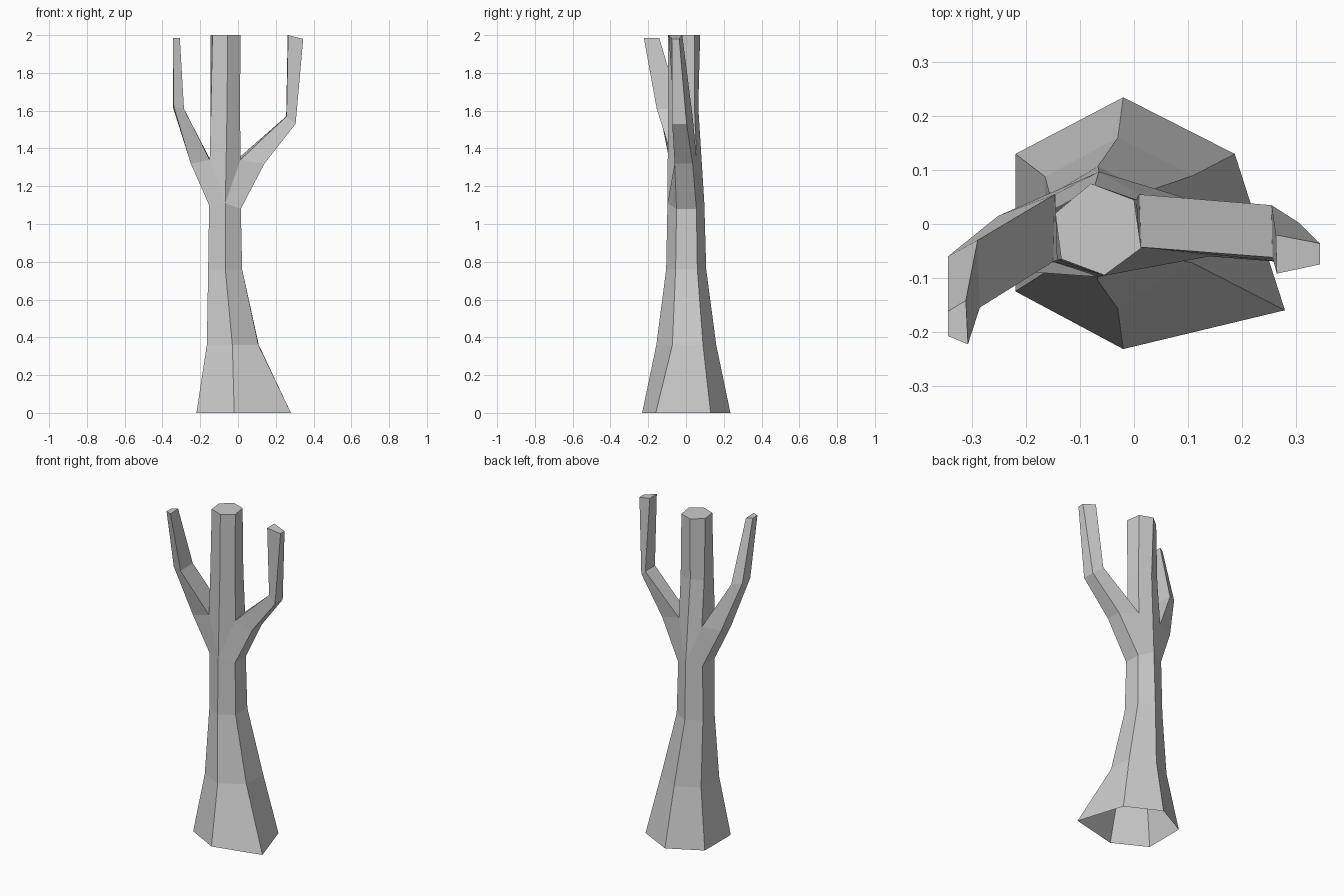
import bpy, bmesh

if "Cube" in bpy.data.objects:
    bpy.data.objects.remove(bpy.data.objects["Cube"])

bm = bmesh.new()


def verts(points, z=None):
    return [bm.verts.new((p[0], p[1], p[2] if z is None else z)) for p in points]


def bridge(a, b):
    n = len(a)
    for i in range(n):
        j = (i + 1) % n
        # shared corners between rings collapse a quad to a triangle
        face = list(dict.fromkeys((a[i], a[j], b[j], b[i])))
        if len(face) > 2:
            bm.faces.new(face)


def loft(rings):
    for a, b in zip(rings, rings[1:]):
        bridge(a, b)


# Trunk: flared hexagonal rings (front, front right, back right, back, back left, front left)
base = verts([(-.02, -.232), (.28, -.16), (.187, .13), (-.02, .235), (-.22, .13), (-.22, -.125)], 0)
flare = verts([(-.03, -.157), (.108, -.072), (.11, .09), (-.03, .16), (-.165, .088), (-.165, -.09)], .36)
waist = verts([(-.067, -.105), (.022, -.055), (.022, .06), (-.067, .107), (-.158, .06), (-.158, -.055)], .76)
collar = verts([(-.067, -.098, 1.11), (.015, -.05, 1.08), (.015, .055, 1.08),
                (-.065, .097, 1.11), (-.153, .055, 1.1), (-.153, -.06, 1.1)])
loft([base, flare, waist, collar])

# Upper stem rising from the crotches
k1, k2, k4, k5 = verts([(.013, -.043, 1.34), (.01, .055, 1.355), (-.147, .055, 1.34), (-.15, -.07, 1.34)])
crotch = [collar[0], k1, k2, collar[3], k4, k5]
upper = verts([(-.058, -.095), (.011, -.045), (.005, .045), (-.075, .065), (-.146, .03), (-.143, -.067)], 1.62)
top = verts([(-.055, -.095), (.013, -.045), (.0, .045), (-.08, .075), (-.146, .02), (-.135, -.065)], 2)
loft([crotch, upper, top])
bm.faces.new(top)


# Branches: four-sided tubes growing out of the trunk sides
def branch(front, low_f, low_b, back, in_f, in_b, outer, mid, tip):
    out_f, out_b = verts(outer)
    bm.faces.new((low_f, low_b, out_b, out_f))
    bm.faces.new((front, low_f, out_f, in_f))
    bm.faces.new((back, in_b, out_b, low_b))
    tip = verts(tip)
    loft([[out_f, out_b, in_b, in_f], verts(mid), tip])
    bm.faces.new(tip)


branch(collar[0], collar[1], collar[2], collar[3], k1, k2,
       [(.14, -.06, 1.32), (.14, .035, 1.32)],
       [(.305, -.073, 1.53), (.305, .003, 1.53), (.255, .035, 1.57), (.257, -.062, 1.57)],
       [(.345, -.075, 1.98), (.345, -.036, 1.98), (.263, -.02, 2), (.265, -.092, 2)])
branch(collar[0], collar[5], collar[4], collar[3], k5, k4,
       [(-.25, -.085, 1.32), (-.252, .015, 1.33)],
       [(-.34, -.145, 1.62), (-.345, -.06, 1.62), (-.29, -.03, 1.61), (-.286, -.155, 1.61)],
       [(-.345, -.208, 1.985), (-.345, -.162, 1.985), (-.312, -.142, 1.985), (-.308, -.223, 1.985)])

bmesh.ops.recalc_face_normals(bm, faces=bm.faces[:])
mesh = bpy.data.meshes.new("tree_trunk")
bm.to_mesh(mesh)
bm.free()
bpy.context.collection.objects.link(bpy.data.objects.new("tree_trunk", mesh))
